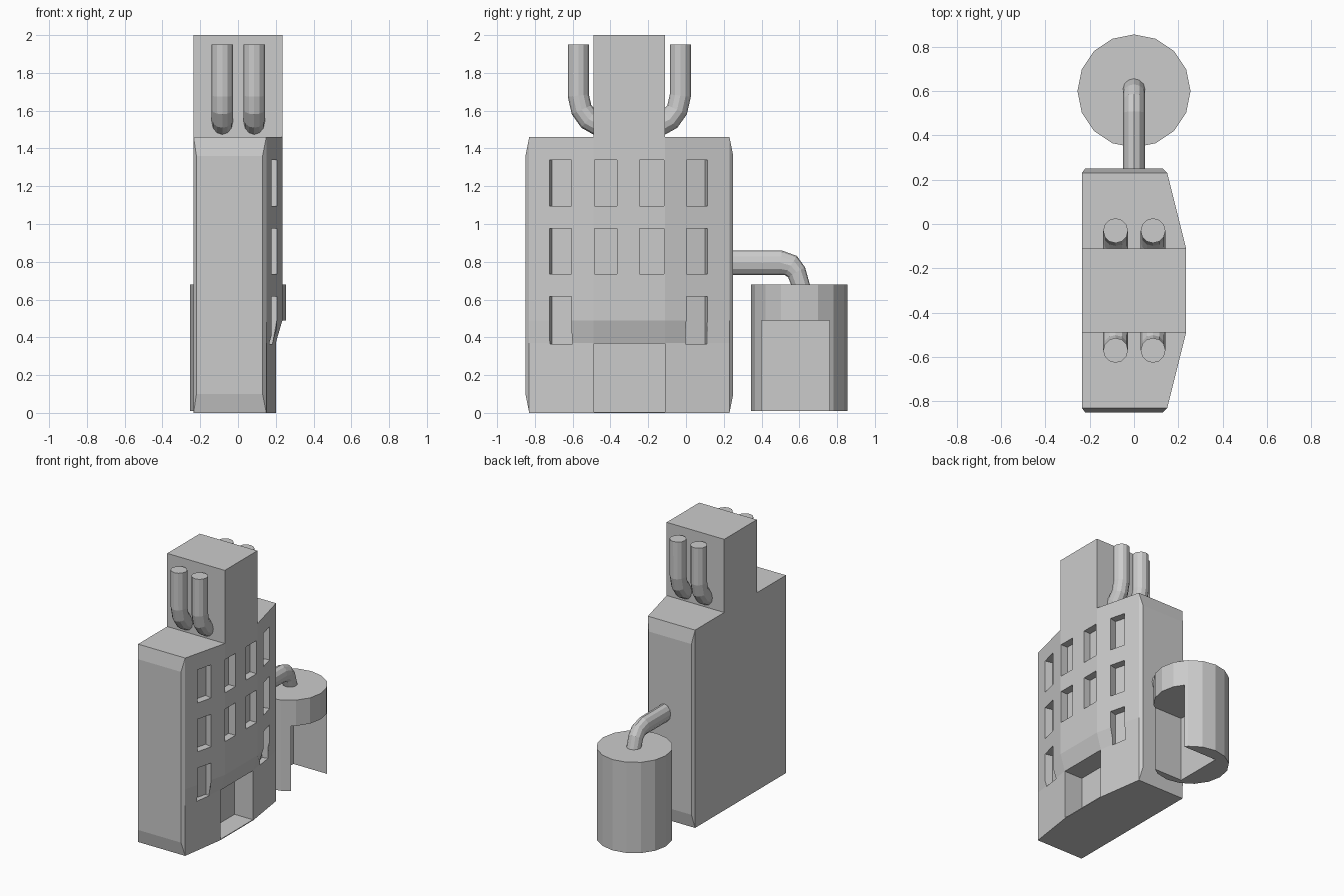
import bpy, bmesh, math
from mathutils import Matrix, Vector

if "Cube" in bpy.data.objects:
    bpy.data.objects.remove(bpy.data.objects["Cube"])


def finish(name, bm):
    bmesh.ops.recalc_face_normals(bm, faces=bm.faces[:])
    me = bpy.data.meshes.new(name)
    bm.to_mesh(me)
    bm.free()
    ob = bpy.data.objects.new(name, me)
    bpy.context.collection.objects.link(ob)
    return ob


def add_box(bm, lo, hi, angle=0.0):
    lo, hi = Vector(lo), Vector(hi)
    mat = (Matrix.Translation((lo + hi) / 2) @ Matrix.Rotation(angle, 4, 'Z')
           @ Matrix.Diagonal((*(hi - lo), 1)))
    bmesh.ops.create_cube(bm, size=1, matrix=mat)


def carve(target, cutter):
    mod = target.modifiers.new("cut", 'BOOLEAN')
    mod.operation, mod.solver, mod.object = 'DIFFERENCE', 'EXACT', cutter
    cutter.hide_render = True
    cutter.hide_set(True)


def pipe(name, x, path, width, heights, sides=12):
    """Tube along a (y, z) path; heights gives the in-plane radius at each point."""
    bm = bmesh.new()
    pts = [Vector((0, y, z)) for y, z in path]
    rings = []
    for i, p in enumerate(pts):
        tangents = []
        if i:
            tangents.append((p - pts[i - 1]).normalized())
        if i < len(pts) - 1:
            tangents.append((pts[i + 1] - p).normalized())
        t = sum(tangents, Vector()).normalized()
        n = Vector((0, -t.z, t.y))
        ring = []
        for k in range(sides):
            a = 2 * math.pi * k / sides
            ring.append(bm.verts.new(p + Vector((x + width * math.cos(a), 0, 0))
                                     + n * heights[i] * math.sin(a)))
        rings.append(ring)
    for a, b in zip(rings, rings[1:]):
        for k in range(sides):
            j = (k + 1) % sides
            bm.faces.new((a[k], a[j], b[j], b[k]))
    bm.faces.new(rings[0])
    bm.faces.new(rings[-1])
    return finish(name, bm)


# Building: footprint lofted upward, with a bulging centre above the doorway
bm = bmesh.new()
rings = []
for z, c in ((0, .20), (.37, .20), (.49, .235), (1.46, .235)):
    plan = [(-.235, -.83), (.15, -.83), (c, -.49), (c, -.11),
            (.15, .23), (-.235, .23), (-.235, -.11), (-.235, -.49)]
    rings.append([bm.verts.new((x, y, z)) for x, y in plan])
ends = {0: [], 4: []}
for a, b in zip(rings, rings[1:]):
    for k in range(8):
        j = (k + 1) % 8
        f = bm.faces.new((a[k], a[j], b[j], b[k]))
        if k in ends:
            ends[k].append(f)
bm.faces.new(rings[0])
top = rings[-1]
roof = [bm.faces.new([top[i] for i in q])
        for q in ((0, 1, 2, 7), (7, 2, 3, 6), (6, 3, 4, 5))]
# Tower raised from the middle of the roof
tower = bmesh.ops.extrude_discrete_faces(bm, faces=[roof[1]])["faces"][0]
for v in tower.verts:
    v.co.z = 2.0
# Raised, bevelled end walls
for k, y in ((0, -.85), (4, .25)):
    wall = bmesh.ops.dissolve_faces(bm, faces=ends[k])["region"]
    wall = bmesh.ops.extrude_discrete_faces(bm, faces=wall)["faces"]
    for f in wall:
        for v in f.verts:
            v.co = (-.22 if v.co.x < 0 else .13, y, .1 + v.co.z * 1.26 / 1.46)
building = finish("building", bm)

# Window and doorway recesses
bm = bmesh.new()
slant = math.atan2(.085, .34)
columns = [(-.725, -.605, -slant), (-.485, -.365, 0), (-.245, -.117, 0), (0, .115, slant)]
for y0, y1, ang in columns:
    mid = (y0 + y1) / 2
    face_x = .235 if not ang else .235 - .25 * (abs(mid + .30) - .19)
    for z0, z1 in ((.365, .615), (.735, .975), (1.095, 1.34)):
        if z0 > .5 or ang:
            add_box(bm, (face_x - .055, y0, z0), (face_x + .055, y1, z1), ang)
add_box(bm, (.05, -.488, .006), (.4, -.112, .368))
carve(building, finish("recess_cutter", bm))

# Bent chimneys on both faces of the tower, mirrored about y = -0.30
bend = [(.15, 1.52), (.215, 1.555), (.253, 1.605), (.27, 1.68), (.27, 1.95)]
for side in (-1, 1):
    for x in (-.083, .086):
        pipe("chimney", x, [(-.30 + side * d, z) for d, z in bend], .056,
             [.06, .06, .057, .056, .056])

# Storage tank with an open bay on its side
bm = bmesh.new()
bmesh.ops.create_cone(bm, cap_ends=True, segments=16, radius1=.255, radius2=.255,
                      depth=.67, matrix=Matrix.Translation((0, .60, .345)))
tank = finish("tank", bm)
bm = bmesh.new()
add_box(bm, (-.08, .40, -.1), (.4, .76, .49))
carve(tank, finish("tank_cutter", bm))

# Feed pipe from the building into the tank
pipe("feed_pipe", 0, [(.2, .795), (.50, .795), (.555, .78), (.585, .745), (.62, .64)],
     .05, [.065, .065, .06, .052, .045])
